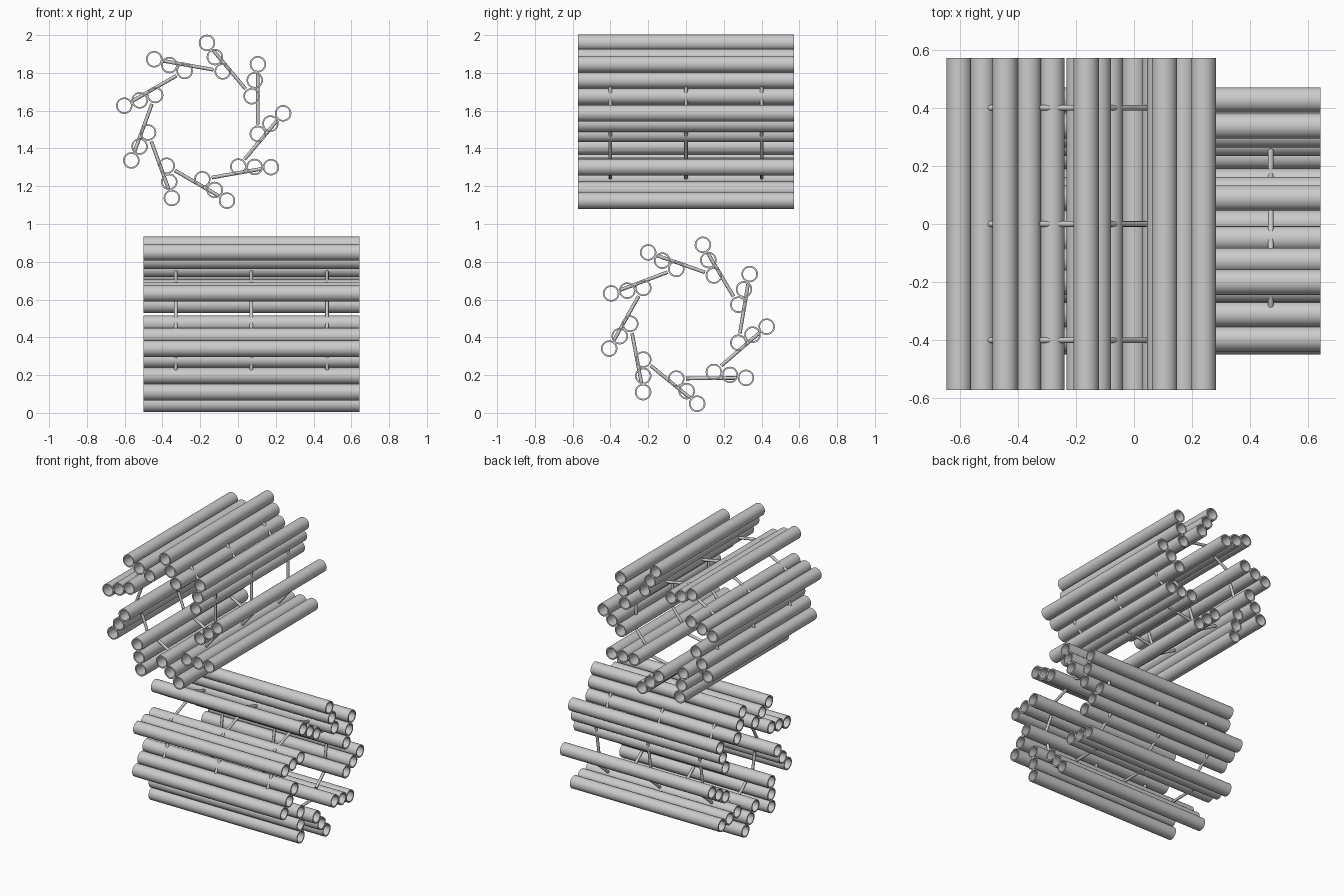
import bpy, bmesh, math
from mathutils import Vector, Matrix

if "Cube" in bpy.data.objects:
    bpy.data.objects.remove(bpy.data.objects["Cube"])

R_OUT, R_IN = 0.0435, 0.035     # tube wall
SPACING = 0.0863                # tube to tube inside a triplet
RING = 0.295                    # ring radius of the inner tubes
TILT = math.radians(49.7)       # triplet lean from the radial direction
HALF = 0.571                    # half length of the tubes
ROD_R = 0.0095
SEG = 32


def add_object(name, bm, frame):
    bmesh.ops.recalc_face_normals(bm, faces=bm.faces)
    mesh = bpy.data.meshes.new(name)
    bm.to_mesh(mesh)
    bm.free()
    obj = bpy.data.objects.new(name, mesh)
    bpy.context.collection.objects.link(obj)
    obj.matrix_world = frame
    bpy.ops.object.select_all(action='DESELECT')
    obj.select_set(True)
    bpy.context.view_layer.objects.active = obj
    bpy.ops.object.shade_smooth_by_angle(angle=math.radians(35))
    return obj


def add_tube(bm, c):
    # hollow open tube along local z: four rings bridged in a loop
    rings = []
    for r, z in ((R_OUT, -HALF), (R_OUT, HALF), (R_IN, HALF), (R_IN, -HALF)):
        rings.append([bm.verts.new((c.x + r * math.cos(2 * math.pi * i / SEG),
                                    c.y + r * math.sin(2 * math.pi * i / SEG), z))
                      for i in range(SEG)])
    for k in range(4):
        a, b = rings[k], rings[(k + 1) % 4]
        for i in range(SEG):
            j = (i + 1) % SEG
            bm.faces.new((a[i], a[j], b[j], b[i]))


def add_rod(bm, p, q):
    d = q - p
    m = Matrix.Translation((p + q) / 2) @ d.to_track_quat('Z', 'Y').to_matrix().to_4x4()
    bmesh.ops.create_cone(bm, cap_ends=True, segments=12, radius1=ROD_R,
                          radius2=ROD_R, depth=d.length, matrix=m)


def tube_centre(k, n, phase):
    a = phase + k * math.radians(40)
    return Vector((RING * math.cos(a) + n * SPACING * math.cos(a + TILT),
                   RING * math.sin(a) + n * SPACING * math.sin(a + TILT), 0))


def barrel(prefix, frame, phase):
    # nine leaning triplets of tubes
    for k in range(9):
        bm = bmesh.new()
        for n in range(3):
            add_tube(bm, tube_centre(k, n, phase))
        add_object(f"{prefix}_tube_triplet_{k + 1}", bm, frame)
    # linking rods: inner tube to the outer tube of the next triplet
    bm = bmesh.new()
    for k in range(9):
        p, q = tube_centre(k, 0, phase), tube_centre(k + 1, 2, phase)
        u = (q - p).normalized()
        for z in (-0.4, 0, 0.4):
            h = Vector((0, 0, z))
            add_rod(bm, p + u * 0.05 + h, q - u * 0.05 + h)
    add_object(f"{prefix}_linking_rods", bm, frame)


# columns are the world directions of the local axes
upper = Matrix(((1, 0, 0, -0.185), (0, 0, -1, 0), (0, 1, 0, 1.532), (0, 0, 0, 1)))
lower = Matrix(((0, 0, 1, 0.071), (1, 0, 0, 0), (0, 1, 0, 0.472), (0, 0, 0, 1)))
barrel("upper", upper, math.radians(29.3))
barrel("lower", lower, math.radians(20))
